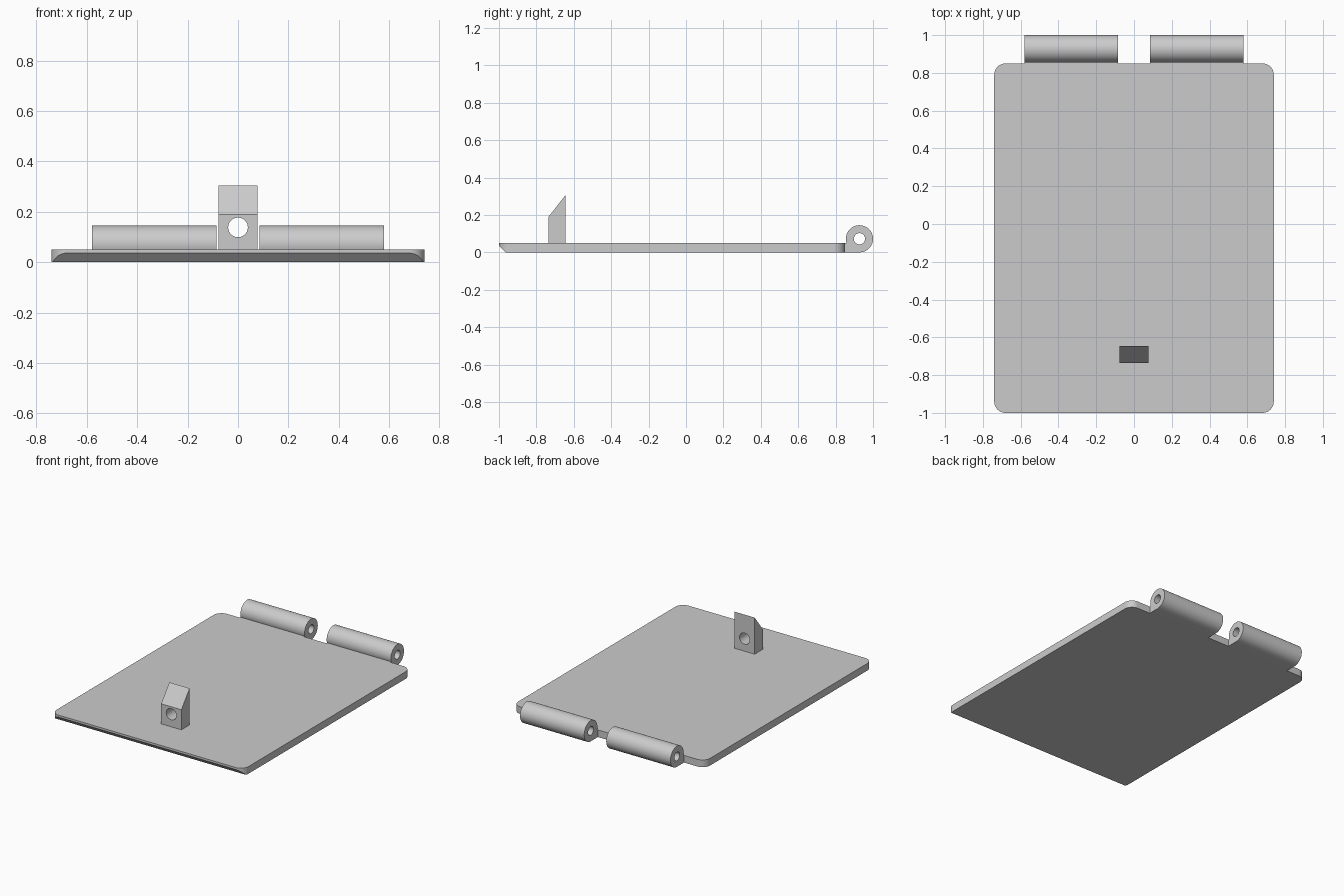
import bpy, bmesh
from math import cos, sin, radians
from mathutils import Vector

if "Cube" in bpy.data.objects:
    bpy.data.objects.remove(bpy.data.objects["Cube"], do_unlink=True)

grey = bpy.data.materials.new("plain grey")
grey.use_nodes = True
grey.diffuse_color = (0.6, 0.6, 0.6, 1)
grey.node_tree.nodes["Principled BSDF"].inputs["Base Color"].default_value = (0.6, 0.6, 0.6, 1)


def arc(cx, cy, r, start, end, steps):
    """Points along an arc, angles in degrees."""
    angles = [radians(start + (end - start) * i / steps) for i in range(steps + 1)]
    return [(cx + r * cos(a), cy + r * sin(a)) for a in angles]


def circle(cx, cy, r, steps=48):
    return arc(cx, cy, r, 0, 360, steps)[:-1]


def prism(loops, place, direction):
    """Fill an outline (further loops are holes) and extrude it."""
    bm = bmesh.new()
    for loop in loops:
        verts = [bm.verts.new(place(u, v)) for u, v in loop]
        for a, b in zip(verts, verts[1:] + verts[:1]):
            bm.edges.new((a, b))
    if len(loops) == 1:
        bm.faces.new(verts)
    else:
        bmesh.ops.triangle_fill(bm, edges=bm.edges[:], use_beauty=True)
    out = bmesh.ops.extrude_face_region(bm, geom=bm.faces[:], use_keep_orig=True)
    moved = [g for g in out["geom"] if isinstance(g, bmesh.types.BMVert)]
    bmesh.ops.translate(bm, verts=moved, vec=Vector(direction))
    return bm


def finish(name, bm):
    bmesh.ops.recalc_face_normals(bm, faces=bm.faces[:])
    mesh = bpy.data.meshes.new(name)
    bm.to_mesh(mesh)
    bm.free()
    mesh.materials.append(grey)
    mesh.shade_smooth()
    mesh.set_sharp_from_angle(angle=radians(30))
    obj = bpy.data.objects.new(name, mesh)
    bpy.context.collection.objects.link(obj)


# Lid plate: rounded rectangle with the front lower edge chamfered
half_w, front, back, thick, r = 0.74, -1.0, 0.85, 0.05, 0.06
outline = []
for cx, cy, start in ((half_w - r, back - r, 0), (r - half_w, back - r, 90),
                      (r - half_w, front + r, 180), (half_w - r, front + r, 270)):
    outline += arc(cx, cy, r, start, start + 90, 12)
bm = prism([outline], lambda u, v: (u, v, 0), (0, 0, thick))
cut = bmesh.ops.bisect_plane(bm, geom=bm.verts[:] + bm.edges[:] + bm.faces[:],
                             plane_co=(0, front + 0.036, 0), plane_no=(0, -1, -1),
                             clear_outer=True)
bmesh.ops.holes_fill(bm, edges=[e for e in bm.edges if e.is_boundary], sides=0)
finish("lid_plate", bm)

# Hinge knuckles: bored barrels, each with a web running into the plate
hr, hy = 0.0725, 0.9275
knuckle = arc(hy, hr, hr, -90, 198, 56) + [(back - 0.005, thick), (back - 0.005, 0)]
for side, x in (("left", 0.085), ("right", -0.58)):
    bm = prism([knuckle, circle(hy, hr, 0.03)], lambda u, v: (x, u, v), (0.495, 0, 0))
    finish(side + "_hinge_knuckle", bm)

# Latch: upright block with a hole through it and a sloping top
w, top, low, y0, y1 = 0.078, 0.305, 0.19, -0.735, -0.645
block = [(-w, thick), (w, thick), (w, top), (-w, top)]
bm = prism([block, circle(0, 0.138, 0.039)], lambda u, v: (u, y0, v), (0, y1 - y0, 0))
for v in bm.verts:
    if v.co.z > top - 0.01 and v.co.y < y0 + 0.01:
        v.co.z = low
finish("latch_block", bm)
